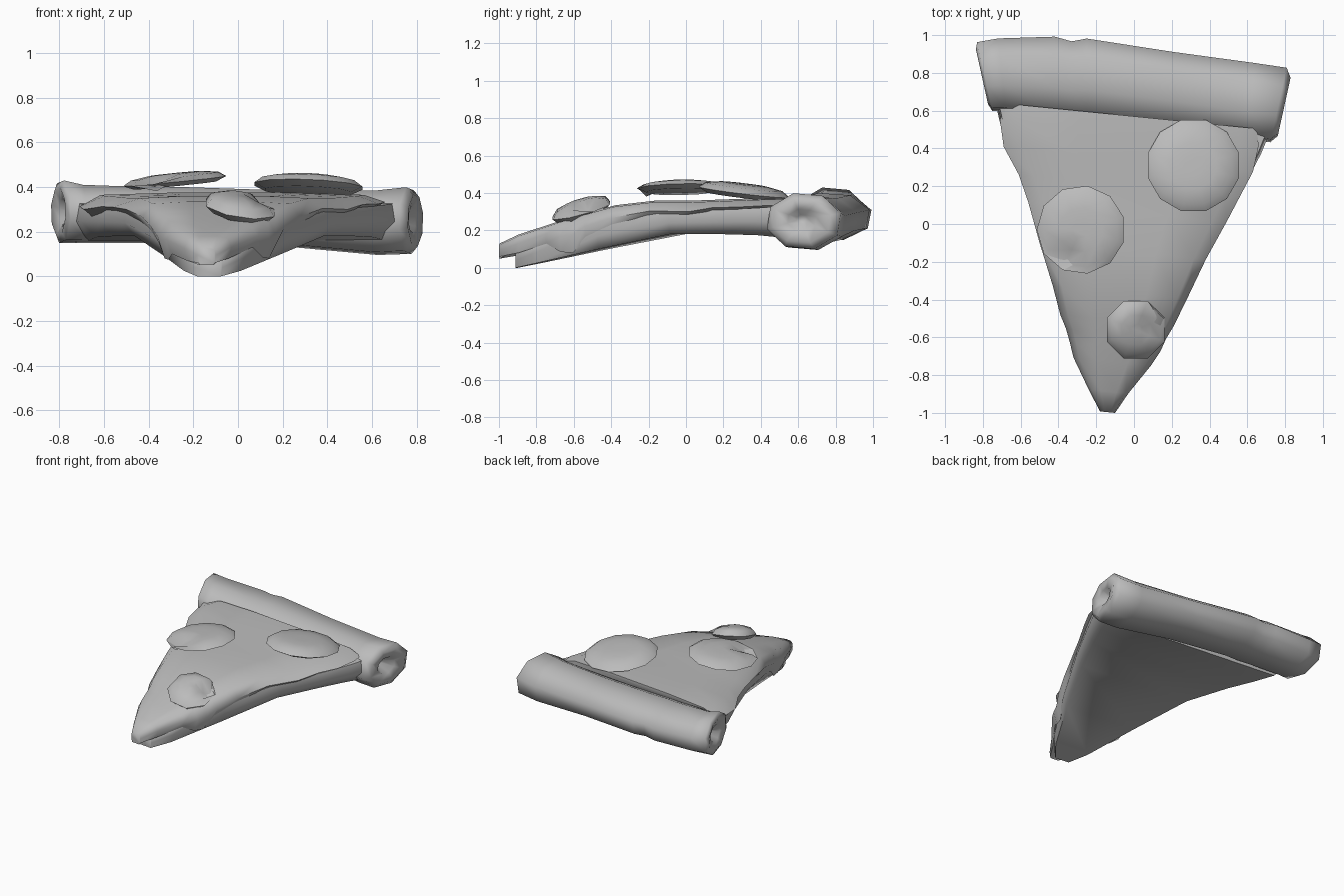
import bpy, bmesh, math
from mathutils import Vector, Matrix

cube = bpy.data.objects.get("Cube")
if cube:
    bpy.data.objects.remove(cube, do_unlink=True)

grey = bpy.data.materials.new("plain grey")
grey.use_nodes = True
grey.diffuse_color = (0.5, 0.5, 0.5, 1)
shader = next(n for n in grey.node_tree.nodes if n.type == "BSDF_PRINCIPLED")
shader.inputs["Base Color"].default_value = (0.5, 0.5, 0.5, 1)
shader.inputs["Roughness"].default_value = 0.8


def finish(name, bm, angle=75):
    """Turn a bmesh into a smooth-shaded object."""
    bmesh.ops.recalc_face_normals(bm, faces=bm.faces)
    mesh = bpy.data.meshes.new(name)
    bm.to_mesh(mesh)
    bm.free()
    obj = bpy.data.objects.new(name, mesh)
    bpy.context.collection.objects.link(obj)
    mesh.materials.append(grey)
    bpy.ops.object.select_all(action="DESELECT")
    obj.select_set(True)
    bpy.context.view_layer.objects.active = obj
    bpy.ops.object.shade_smooth_by_angle(angle=math.radians(angle))


def loft(rings):
    """Bridge equal closed rings and cap both ends."""
    bm = bmesh.new()
    rows = [[bm.verts.new(p) for p in ring] for ring in rings]
    n = len(rows[0])
    for a, b in zip(rows, rows[1:]):
        for i in range(n):
            j = (i + 1) % n
            bm.faces.new((a[i], a[j], b[j], b[i]))
    bm.faces.new(rows[0])
    bm.faces.new(rows[-1])
    return bm


def skew(x, y, z):
    """Slant the slice so its back follows the crust."""
    return (x, y - 0.1 * x, z)


# Crust: tapered eight-sided roll with slanted, dimpled ends
def crust_ring(x, y, z, ry, rz, slant=0.0):
    ring = []
    for i in range(8):
        a = math.tau * (i + 0.35) / 8
        dy = ry * math.cos(a)
        ring.append((x + slant * dy, y + dy, z + rz * math.sin(a)))
    return ring


crust = [
    crust_ring(-0.72, 0.78, 0.28, 0.03, 0.025, -0.2),
    crust_ring(-0.785, 0.78, 0.29, 0.08, 0.06, -0.2),
    crust_ring(-0.805, 0.78, 0.29, 0.15, 0.11, -0.22),
    crust_ring(-0.79, 0.78, 0.29, 0.19, 0.145, -0.22),
    crust_ring(-0.70, 0.79, 0.28, 0.20, 0.135, -0.1),
    crust_ring(-0.42, 0.78, 0.275, 0.22, 0.13),
    crust_ring(-0.33, 0.765, 0.275, 0.21, 0.13),
    crust_ring(-0.25, 0.77, 0.275, 0.22, 0.13),
    crust_ring(0.20, 0.71, 0.26, 0.21, 0.13),
    crust_ring(0.62, 0.65, 0.24, 0.21, 0.15, 0.1),
    crust_ring(0.765, 0.63, 0.25, 0.205, 0.155, 0.22),
    crust_ring(0.795, 0.62, 0.25, 0.16, 0.12, 0.22),
    crust_ring(0.78, 0.62, 0.255, 0.08, 0.06, 0.2),
    crust_ring(0.71, 0.62, 0.26, 0.03, 0.025, 0.2),
]
finish("crust", loft(crust))

# Bread base: thin wedge drooping to the tip (y, left, right, bottom, top)
bread = []
for y, l, r, bot, top in [
    (0.60, -0.76, 0.755, 0.16, 0.33),
    (0.44, -0.72, 0.69, 0.175, 0.32),
    (0.25, -0.635, 0.595, 0.18, 0.31),
    (-0.05, -0.52, 0.44, 0.18, 0.30),
    (-0.45, -0.38, 0.23, 0.10, 0.24),
    (-0.80, -0.26, 0.03, 0.025, 0.14),
    (-0.92, -0.19, -0.07, 0.0, 0.08),
]:
    e = 0.06 * (r - l)
    mid = (bot + top) / 2
    bread.append([skew(*p) for p in (
        (l + e, y, bot), (l + e * 0.2, y, mid), (l + e * 0.4, y, top),
        (r - e * 0.4, y, top), (r - e * 0.2, y, mid), (r - e, y, bot))])
finish("bread_base", loft(bread))

# Cheese: rounded sheet with drips (y, left, right, top, left low, right low)
cheese = []
for y, l, r, top, low_l, low_r in [
    (0.57, -0.68, 0.65, 0.375, 0.28, 0.29),
    (0.48, -0.71, 0.66, 0.375, 0.25, 0.29),
    (0.34, -0.69, 0.63, 0.37, 0.23, 0.28),
    (0.20, -0.61, 0.56, 0.365, 0.26, 0.28),
    (0.06, -0.56, 0.49, 0.36, 0.26, 0.24),
    (-0.15, -0.50, 0.38, 0.36, 0.24, 0.25),
    (-0.37, -0.43, 0.28, 0.335, 0.20, 0.20),
    (-0.52, -0.39, 0.21, 0.295, 0.15, 0.15),
    (-0.59, -0.36, 0.17, 0.275, 0.08, 0.08),
    (-0.66, -0.34, 0.14, 0.255, 0.075, 0.085),
    (-0.74, -0.32, 0.09, 0.23, 0.10, 0.13),
    (-0.90, -0.24, -0.03, 0.18, 0.07, 0.08),
    (-1.01, -0.18, -0.10, 0.13, 0.06, 0.06),
]:
    w = r - l
    under = top - 0.08
    cheese.append([skew(*p) for p in (
        (l + 0.06 * w, y, low_l), (l, y, (low_l + top) / 2),
        (l + 0.07 * w, y, top - 0.01), (l + 0.3 * w, y, top),
        (r - 0.3 * w, y, top), (r - 0.07 * w, y, top - 0.01),
        (r, y, (low_r + top) / 2), (r - 0.06 * w, y, low_r),
        (r - 0.12 * w, y, under), (l + 0.12 * w, y, under))])
finish("cheese", loft(cheese))


# Toppings: tilted domed discs, some with a dent in the upper side
def topping(name, centre, radius, thick, slope_x, slope_y, sides, dent=None):
    rings = []
    for scale, h in [(0.8, 0), (1, 0.35), (0.85, 0.75), (0.5, 0.97), (0.2, 1)]:
        ring = []
        for i in range(sides):
            a = math.tau * (i + 0.5) / sides
            x, y = radius * scale * math.cos(a), radius * scale * math.sin(a)
            z = thick * (h - 0.5)
            if dent and h > 0.5:
                gap = (Vector((x, y)) - Vector(dent)).length / radius
                z -= thick * 1.2 * max(0, 1 - gap / 0.45)
            ring.append((x, y, z + slope_x * x + slope_y * y))
        rings.append(ring)
    bm = loft(rings)
    bmesh.ops.transform(bm, matrix=Matrix.Translation(centre), verts=bm.verts)
    finish(name, bm)


topping("topping_left", (-0.28, -0.03, 0.435), 0.235, 0.055, 0.10, 0.02, 11, (-0.07, -0.17))
topping("topping_right", (0.315, 0.31, 0.415), 0.25, 0.07, -0.04, -0.12, 12)
topping("topping_tip", (0.01, -0.56, 0.32), 0.165, 0.085, -0.15, 0.27, 8, (0.11, 0.03))
